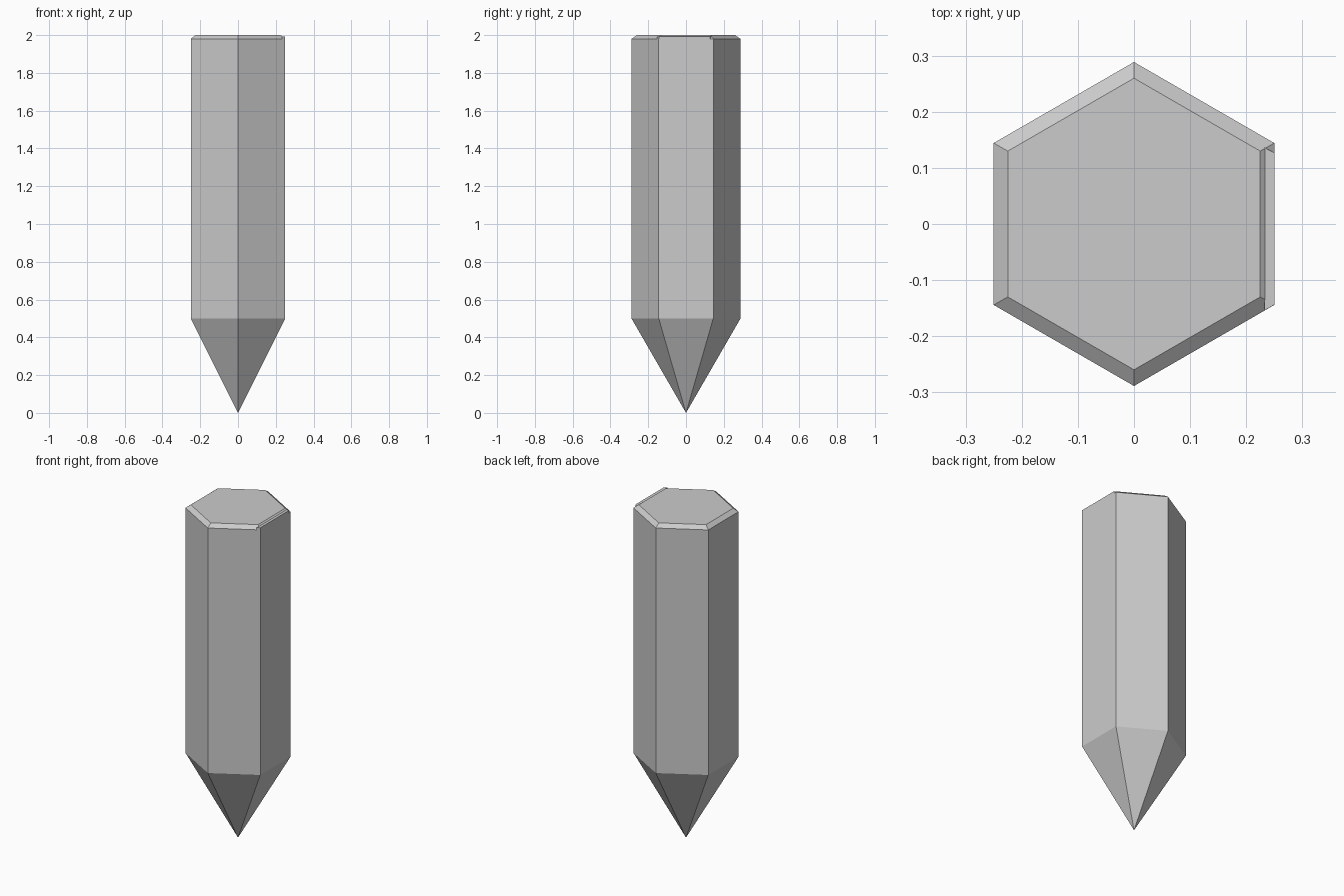
import bpy, bmesh, math

if "Cube" in bpy.data.objects:
    bpy.data.objects.remove(bpy.data.objects["Cube"])

R = 0.25 / math.cos(math.pi / 6)  # hexagon corner radius, flats at x = +-0.25


def make_object(name, bm):
    bmesh.ops.recalc_face_normals(bm, faces=bm.faces)
    mesh = bpy.data.meshes.new(name)
    bm.to_mesh(mesh)
    bm.free()
    obj = bpy.data.objects.new(name, mesh)
    bpy.context.collection.objects.link(obj)
    return obj


def bridge(bm, low, high):
    n = len(low)
    for i in range(n):
        j = (i + 1) % n
        bm.faces.new((low[i], low[j], high[j], high[i]))


# Hexagonal shaft with sharpened tip and chamfered top
bm = bmesh.new()
tip = bm.verts.new((0, 0, 0))
rings = []
for radius, z in ((R, 0.5), (R, 1.98), (R * 0.9, 2.0)):
    angles = [math.radians(30 + 60 * i) for i in range(6)]
    rings.append([bm.verts.new((radius * math.cos(a), radius * math.sin(a), z))
                  for a in angles])
for i in range(6):
    bm.faces.new((tip, rings[0][(i + 1) % 6], rings[0][i]))
bridge(bm, rings[0], rings[1])
bridge(bm, rings[1], rings[2])
bm.faces.new(rings[2])
make_object("pointed_shaft", bm)

# Thin ledge filling the chamfer on the +x side
bm = bmesh.new()
outline = ((0.233, -0.154), (0.25, -0.144), (0.25, 0.127), (0.233, 0.136))
low, high = [[bm.verts.new((x, y, z)) for x, y in outline] for z in (1.98, 1.993)]
bridge(bm, low, high)
bm.faces.new(low)
bm.faces.new(high)
make_object("rim_ledge", bm)
